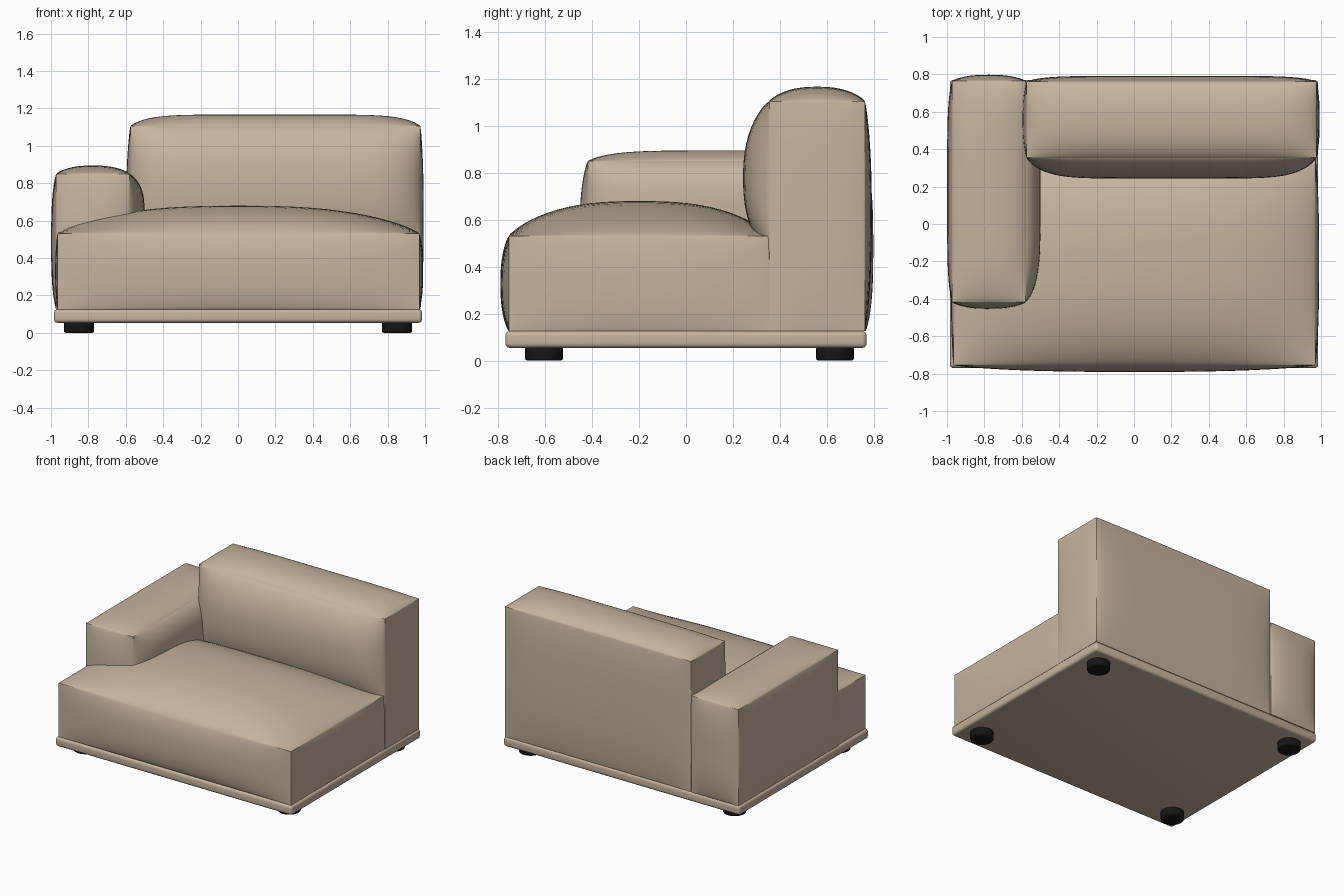
import bpy, bmesh, math

if "Cube" in bpy.data.objects:
    bpy.data.objects.remove(bpy.data.objects["Cube"])


def material(name, rgb):
    m = bpy.data.materials.new(name)
    m.diffuse_color = (*rgb, 1)
    m.use_nodes = True
    m.node_tree.nodes["Principled BSDF"].inputs["Base Color"].default_value = m.diffuse_color
    return m


FABRIC = material("beige fabric", (0.56, 0.455, 0.345))
BLACK = material("black plastic", (0.008, 0.008, 0.009))


def finish(ob, mat, angle=50):
    ob.data.materials.append(mat)
    bpy.ops.object.select_all(action='DESELECT')
    ob.select_set(True)
    bpy.context.view_layer.objects.active = ob
    bpy.ops.object.shade_smooth_by_angle(angle=math.radians(angle))


def cushion(name, lo, hi, bulge, power, z_low=None, n=32):
    """Box whose faces swell outwards; bulge maps (axis, side) to the swelling depth.
    z_low is where the swelling of the upright seat-facing side begins."""
    bm = bmesh.new()
    ids = {}

    def vert(key):
        if key not in ids:
            u = [math.sin(math.pi / 2 * (2 * k / n - 1)) for k in key]
            p = [lo[a] + (hi[a] - lo[a]) * (u[a] + 1) / 2 for a in range(3)]
            q = list(p)
            for (axis, side), depth in bulge.items():
                if key[axis] != (n if side > 0 else 0):
                    continue
                f = 1
                for a in range(3):
                    if a == axis:
                        continue
                    t = u[a]
                    if a == 2 and z_low and depth > 0.07:
                        t = max(-1, 2 * (p[2] - z_low) / (hi[2] - z_low) - 1)
                    f *= max(0, 1 - abs(t) ** power[a]) ** 0.8
                q[axis] += side * depth * f
            ids[key] = bm.verts.new(q)
        return ids[key]

    for axis in range(3):
        for end in (0, n):
            for i in range(n):
                for j in range(n):
                    quad = []
                    for di, dj in ((0, 0), (1, 0), (1, 1), (0, 1)):
                        k = [0, 0, 0]
                        k[axis], k[(axis + 1) % 3], k[(axis + 2) % 3] = end, i + di, j + dj
                        quad.append(vert(tuple(k)))
                    bm.faces.new(quad if end else quad[::-1])
    me = bpy.data.meshes.new(name)
    bm.to_mesh(me)
    bm.free()
    ob = bpy.data.objects.new(name, me)
    bpy.context.collection.objects.link(ob)
    finish(ob, FABRIC)


# Seat cushion, domed on top
cushion("seat", (-0.965, -0.755, 0.125), (0.97, 0.355, 0.53),
        {(2, 1): 0.15, (1, -1): 0.036, (0, -1): 0.015, (0, 1): 0.02},
        (2.6, 2.6, 2.4))

# Backrest, swelling forward over the seat
cushion("backrest", (-0.575, 0.355, 0.125), (0.975, 0.762, 1.105),
        {(2, 1): 0.062, (1, -1): 0.112, (1, 1): 0.03, (0, -1): 0.024, (0, 1): 0.018},
        (7, 2.4, 2.4), z_low=0.45)

# Armrest on the left
cushion("armrest", (-0.972, -0.418, 0.125), (-0.58, 0.765, 0.85),
        {(2, 1): 0.045, (0, 1): 0.08, (0, -1): 0.027, (1, -1): 0.036, (1, 1): 0.033},
        (2.4, 5, 3), z_low=0.43)

# Base plinth
bpy.ops.mesh.primitive_cube_add(size=1, location=(0, 0, 0.09))
base = bpy.context.object
base.name = "base"
base.scale = (1.97, 1.54, 0.072)
bpy.ops.object.transform_apply(location=False, rotation=False, scale=True)
bev = base.modifiers.new("rounding", 'BEVEL')
bev.width, bev.segments = 0.02, 4
bpy.ops.object.modifier_apply(modifier=bev.name)
finish(base, FABRIC)

# Four round feet
for x in (-0.85, 0.85):
    for y in (-0.605, 0.635):
        bpy.ops.mesh.primitive_cylinder_add(vertices=32, radius=0.08, depth=0.06,
                                            location=(x, y, 0.03))
        foot = bpy.context.object
        foot.name = "foot"
        bev = foot.modifiers.new("rounding", 'BEVEL')
        bev.width, bev.segments = 0.008, 2
        bpy.ops.object.modifier_apply(modifier=bev.name)
        finish(foot, BLACK)
